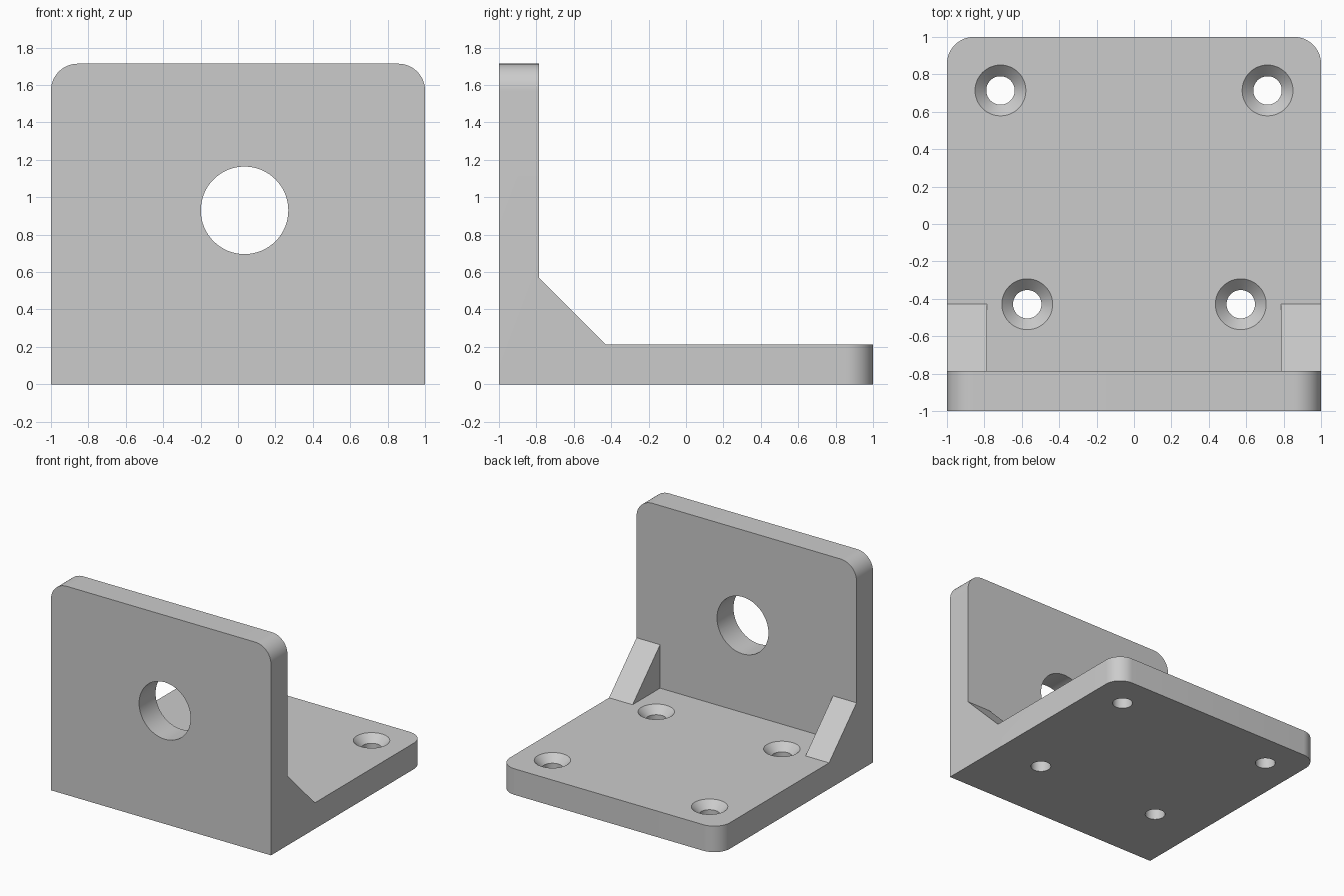
import bpy, bmesh, math
from mathutils import Matrix, Vector

cube = bpy.data.objects.get("Cube")
if cube:
    bpy.data.objects.remove(cube, do_unlink=True)

THICK = 0.214      # plate and wall thickness
HEIGHT = 1.714
INNER = -1 + THICK  # inner face of the upright wall
GUSSET = 0.357     # gusset leg length
ROUND = 0.143      # corner radius

grey = bpy.data.materials.new("plain grey")
grey.use_nodes = True
grey.diffuse_color = (0.6, 0.6, 0.6, 1)
grey.node_tree.nodes["Principled BSDF"].inputs["Base Color"].default_value = (0.6, 0.6, 0.6, 1)


def make_object(name, bm):
    bmesh.ops.recalc_face_normals(bm, faces=bm.faces)
    mesh = bpy.data.meshes.new(name)
    bm.to_mesh(mesh)
    bm.free()
    mesh.materials.append(grey)
    obj = bpy.data.objects.new(name, mesh)
    bpy.context.collection.objects.link(obj)
    return obj


def prism(profile, x0, x1):
    """Extrude a (y, z) profile along x."""
    bm = bmesh.new()
    face = bm.faces.new([bm.verts.new((x0, y, z)) for y, z in profile])
    new = bmesh.ops.extrude_face_region(bm, geom=[face])["geom"]
    bmesh.ops.translate(bm, vec=(x1 - x0, 0, 0),
                        verts=[v for v in new if isinstance(v, bmesh.types.BMVert)])
    return bm


def combine(target, tool, operation):
    """Apply a boolean and discard the tool object."""
    tool.hide_render = True
    mod = target.modifiers.new(operation, "BOOLEAN")
    mod.operation = operation
    mod.solver = "EXACT"
    mod.object = tool
    bpy.context.view_layer.objects.active = target
    bpy.ops.object.modifier_apply(modifier=mod.name)
    bpy.data.objects.remove(tool, do_unlink=True)


# L-shaped body with rounded free corners
bm = prism([(-1, 0), (1, 0), (1, THICK), (INNER, THICK), (INNER, HEIGHT), (-1, HEIGHT)], -1, 1)


def is_free_corner(edge):
    a, b = (v.co for v in edge.verts)
    if abs(a.x - b.x) > 0.01:
        return False
    at_top = min(a.z, b.z) > HEIGHT - 0.01
    at_back = min(a.y, b.y) > 0.99
    return at_top or at_back


bmesh.ops.bevel(bm, geom=[e for e in bm.edges if is_free_corner(e)], offset=ROUND,
                offset_type="OFFSET", segments=12, profile=0.5, affect="EDGES")
bracket = make_object("angle_bracket", bm)

# Triangular gussets in the two side corners
for x0, x1 in ((-1, -1 + THICK), (1 - THICK, 1)):
    wedge = prism([(INNER, THICK), (INNER + GUSSET, THICK), (INNER, THICK + GUSSET)], x0, x1)
    combine(bracket, make_object("gusset", wedge), "UNION")

# Large hole through the upright wall
bm = bmesh.new()
bmesh.ops.create_cone(bm, cap_ends=True, segments=64, radius1=0.234, radius2=0.234, depth=0.6,
                      matrix=Matrix.Translation((0.035, -0.9, 0.93))
                      @ Matrix.Rotation(math.pi / 2, 4, "X"))
combine(bracket, make_object("wall_hole_cutter", bm), "DIFFERENCE")


# Countersunk screw holes through the base plate
def countersink(x, y):
    profile = [(0, -0.1), (0.076, -0.1), (0.076, THICK - 0.06),
               (0.176, THICK + 0.04), (0, THICK + 0.04)]
    bm = bmesh.new()
    verts = [bm.verts.new((r, 0, z)) for r, z in profile]
    edges = [bm.edges.new(pair) for pair in zip(verts, verts[1:])]
    bmesh.ops.spin(bm, geom=verts + edges, cent=(0, 0, 0), axis=(0, 0, 1),
                   angle=math.tau, steps=48, use_duplicate=False)
    bmesh.ops.remove_doubles(bm, verts=bm.verts, dist=0.0005)
    bmesh.ops.translate(bm, vec=Vector((x, y, 0)), verts=bm.verts)
    return make_object("screw_hole_cutter", bm)


for side in (-1, 1):
    for x, y in ((0.714, 0.714), (0.571, -0.429)):
        combine(bracket, countersink(side * x, y), "DIFFERENCE")

# Smooth curved walls, crisp flat edges
bpy.ops.object.select_all(action="DESELECT")
bracket.select_set(True)
bpy.context.view_layer.objects.active = bracket
bpy.ops.object.shade_smooth_by_angle(angle=math.radians(30))
